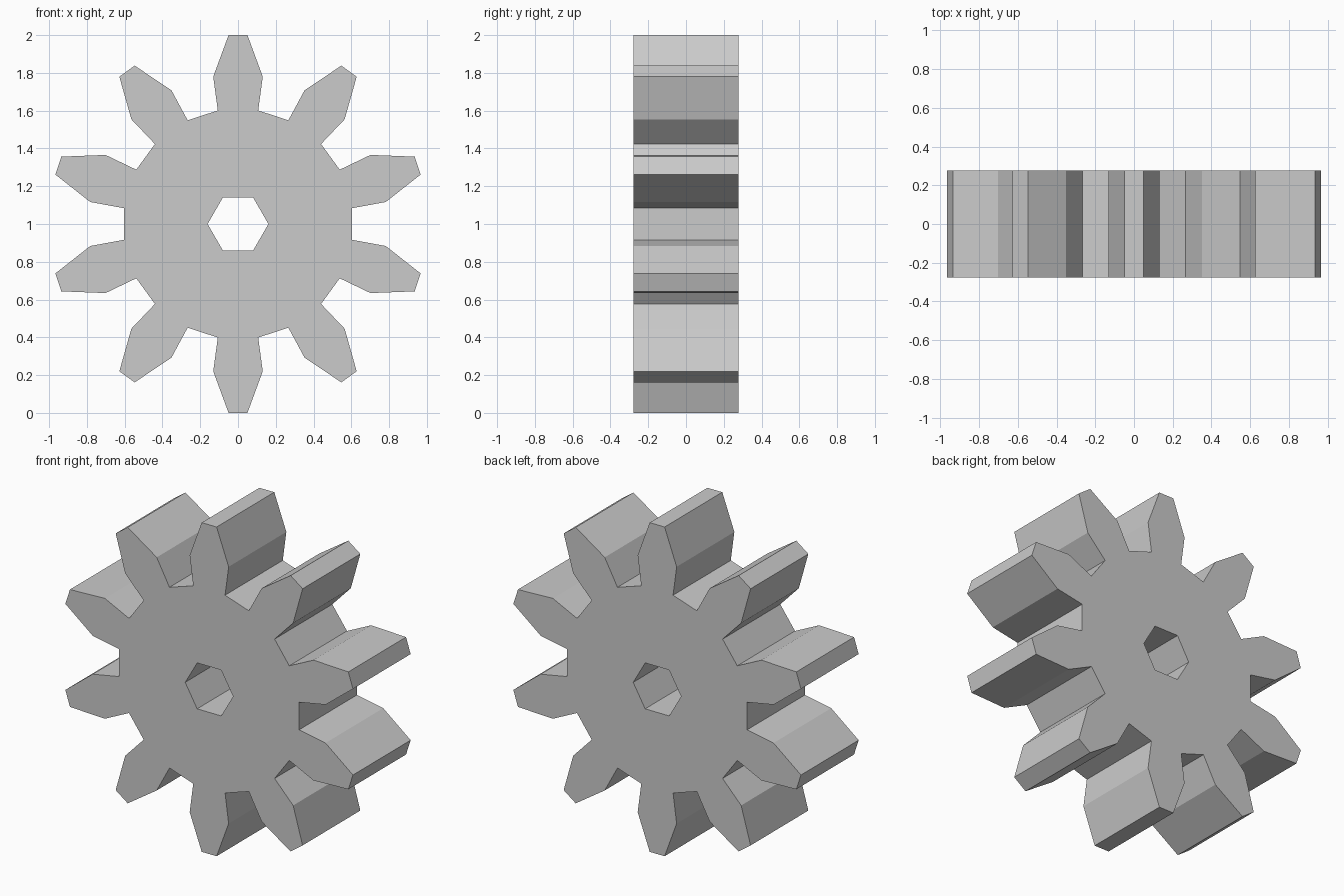
import bpy, bmesh
from math import sin, cos, pi

if "Cube" in bpy.data.objects:
    bpy.data.objects.remove(bpy.data.objects["Cube"])

TEETH = 10
HALF_DEPTH = 0.277
CENTRE_Z = 1.0
BORE_RADIUS = 0.161

# One tooth pointing up, left to right: (x, distance from the centre)
half = [(0.107, 0.601), (0.131, 0.78), (0.05, 1.0)]
tooth = [(-x, z) for x, z in half] + half[::-1]


def turned(x, z, a):
    return (x * cos(a) + z * sin(a), z * cos(a) - x * sin(a))


# Outer gear outline and hexagonal bore
outline = [turned(x, z, 2 * pi * i / TEETH) for i in range(TEETH) for x, z in tooth]
bore = [(BORE_RADIUS * cos(i * pi / 3), BORE_RADIUS * sin(i * pi / 3)) for i in range(6)]

bm = bmesh.new()
edges = []
for loop in (outline, bore):
    vs = [bm.verts.new((x, -HALF_DEPTH, z + CENTRE_Z)) for x, z in loop]
    edges += [bm.edges.new((vs[i - 1], vs[i])) for i in range(len(vs))]

# Fill the face with its hole, then extrude through the thickness
bmesh.ops.triangle_fill(bm, use_beauty=True, edges=edges, normal=(0, -1, 0))
ext = bmesh.ops.extrude_face_region(bm, geom=bm.faces[:], use_keep_orig=True)
moved = [g for g in ext["geom"] if isinstance(g, bmesh.types.BMVert)]
bmesh.ops.translate(bm, verts=moved, vec=(0, 2 * HALF_DEPTH, 0))
bmesh.ops.recalc_face_normals(bm, faces=bm.faces[:])

mesh = bpy.data.meshes.new("gear")
bm.to_mesh(mesh)
bm.free()
bpy.context.collection.objects.link(bpy.data.objects.new("gear", mesh))
